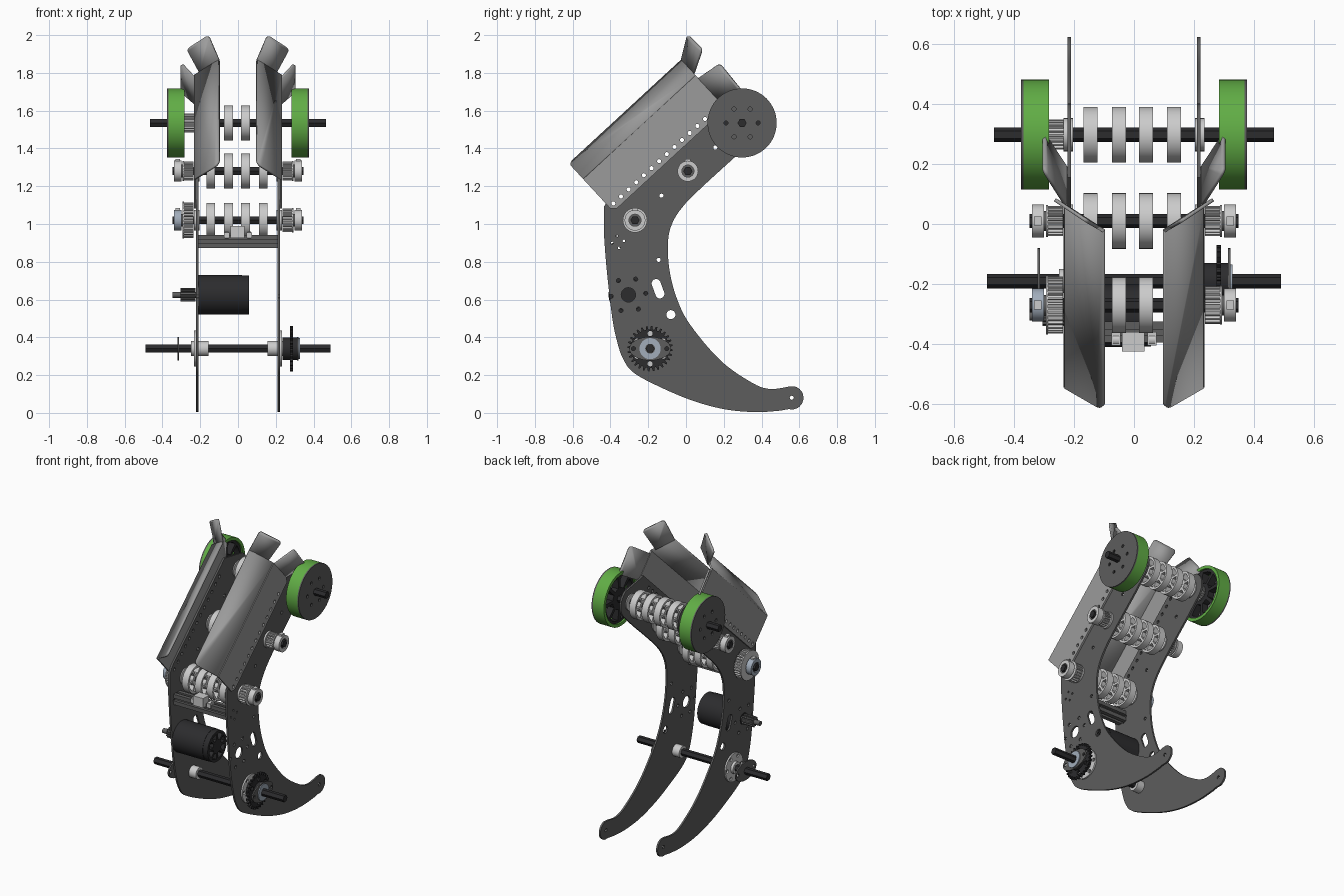
import bpy, bmesh
from math import sin, cos, pi, radians
from mathutils import Matrix, Vector

if "Cube" in bpy.data.objects:
    bpy.data.objects.remove(bpy.data.objects["Cube"])


def mat(name, r, g, b):
    m = bpy.data.materials.new(name)
    m.diffuse_color = (r, g, b, 1)
    m.use_nodes = True
    m.node_tree.nodes["Principled BSDF"].inputs["Base Color"].default_value = m.diffuse_color
    return m


DARK = mat("dark_grey", .11, .11, .11)
SHEET = mat("sheet_grey", .33, .33, .33)
LIGHT = mat("light_grey", .55, .55, .55)
BLACK = mat("black", .025, .025, .027)
GREEN = mat("green", .12, .42, .06)
STEEL = mat("steel_blue", .36, .42, .5)


# ---- 2D helpers, all in the (y, z) plane ----
def arc(c, r, a0=0, a1=360, n=32, sz=1):
    full = abs(a1 - a0) >= 360
    k = n if full else n - 1
    return [(c[0] + r * cos(radians(a0 + (a1 - a0) * i / k)),
             c[1] + sz * r * sin(radians(a0 + (a1 - a0) * i / k))) for i in range(n)]


def ring_of_holes(c, R, r, n, a=0):
    return [arc((c[0] + R * cos(radians(a) + 2 * pi * i / n),
                 c[1] + R * sin(radians(a) + 2 * pi * i / n)), r, n=12) for i in range(n)]


def windows(c, r0, r1, n, gap):
    step = 360 / n
    return [arc(c, r1, i * step + gap, (i + 1) * step - gap, 7)
            + arc(c, r0, (i + 1) * step - gap * 1.6, i * step + gap * 1.6, 5) for i in range(n)]


def teeth(c, r, depth, n):
    pts = []
    for i in range(n):
        for f, rr in ((0, r - depth), (.4, r - depth), (.55, r), (.85, r)):
            a = 2 * pi * (i + f) / n
            pts.append((c[0] + rr * cos(a), c[1] + rr * sin(a)))
    return pts


def smooth(p, n=6):
    q = [p[0]] + p + [p[-1]]
    out = []
    for a, b, c, d in zip(q, q[1:], q[2:], q[3:]):
        for i in range(n):
            t = i / n
            out.append(tuple(.5 * (2 * b[k] + (c[k] - a[k]) * t + (2 * a[k] - 5 * b[k] + 4 * c[k] - d[k]) * t * t
                                   + (3 * b[k] - a[k] - 3 * c[k] + d[k]) * t ** 3) for k in (0, 1)))
    return out + [p[-1]]


def finish(name, bm, m):
    bmesh.ops.recalc_face_normals(bm, faces=bm.faces)
    me = bpy.data.meshes.new(name)
    bm.to_mesh(me)
    bm.free()
    me.materials.clear()
    me.materials.append(m)
    ob = bpy.data.objects.new(name, me)
    bpy.context.collection.objects.link(ob)
    return ob


# Extrude an outline plus inner holes along x
def slab(name, loops, x0, x1, m):
    cu = bpy.data.curves.new(name, 'CURVE')
    cu.dimensions, cu.fill_mode, cu.extrude = '2D', 'BOTH', abs(x1 - x0) / 2
    for pts in loops:
        s = cu.splines.new('POLY')
        s.points.add(len(pts) - 1)
        for p, (y, z) in zip(s.points, pts):
            p.co = (y, z, 0, 1)
        s.use_cyclic_u = True
    tmp = bpy.data.objects.new(name + "_curve", cu)
    bpy.context.collection.objects.link(tmp)
    me = bpy.data.meshes.new_from_object(tmp.evaluated_get(bpy.context.evaluated_depsgraph_get()))
    bpy.data.objects.remove(tmp)
    me.transform(Matrix(((0, 0, 1, (x0 + x1) / 2), (1, 0, 0, 0), (0, 1, 0, 0), (0, 0, 0, 1))))
    bm = bmesh.new()
    bm.from_mesh(me)
    bmesh.ops.remove_doubles(bm, verts=bm.verts, dist=1e-5)
    return finish(name, bm, m)


def disc(name, c, r, x0, x1, m, n=32):
    return slab(name, [arc(c, r, n=n)], x0, x1, m)


# Bent sheet piece with rounded corners
def sheet(name, pts, rounded, r, m, s):
    bm = bmesh.new()
    v = [bm.verts.new((x * s, y, z)) for x, y, z in pts]
    bm.faces.new(v)
    bmesh.ops.bevel(bm, geom=[v[i] for i in rounded], offset=r, segments=5, profile=.5, affect='VERTICES')
    ob = finish(name, bm, m)
    mod = ob.modifiers.new("thickness", 'SOLIDIFY')
    mod.thickness, mod.offset = .012, 0


TOP, MID, LOW, PIVOT, MOTOR = (.297, 1.535), (.01, 1.28), (-.27, 1.02), (-.19, .34), (-.305, .625)


def P(u, n):  # guard frame: u along its length, n across
    return (-.385 + .735 * u - .678 * n, 1.065 + .678 * u + .735 * n)


# Side plate outline and holes
outline = ([(-.435, .96), (-.435, 1.09), P(.03, .07), P(.8, .07)] + arc(TOP, .104, 60, -46, 12)
           + smooth([(.26, 1.355), (.09, 1.20), (-.01, 1.10), (-.07, 1.01), (-.095, .91), (-.088, .76), (-.05, .61),
                     (.02, .47), (.18, .28), (.34, .165), (.44, .127), (.545, .139)])
           + arc((.56, .08), .062, 75, -105, 14)
           + smooth([(.5, .012), (.37, .004), (.2, .02), (.02, .07), (-.165, .15), (-.28, .215), (-.33, .28),
                     (-.36, .36), (-.39, .5), (-.42, .76), (-.434, .94)]))
guard_holes = [arc(P(.03 + .055 * i, .032), .011, n=12) for i in range(13)]
slot = arc((-.158, .685), .024, 15, 195, 10) + arc((-.138, .63), .024, 195, 375, 10)
plate_holes = (guard_holes + [slot, arc((-.08, .52), .024, n=20), arc(MOTOR, .038, n=24)]
               + [arc(c, .011, n=12) for c in ((-.145, .81), (-.13, 1.15), (.155, 1.405), (.56, .08))]
               + ring_of_holes(MOTOR, .092, .011, 6, 5) + ring_of_holes((-.36, .905), .032, .007, 4, 10))

for s, side in ((1, "right"), (-1, "left")):
    slab("side_plate_" + side, [outline] + plate_holes, .21 * s, .222 * s, DARK)

    # Bent guard: flat flange, inclined strip, two flared end tabs
    flange = [P(.025, 0), P(.785, 0), P(.81, .03), P(.81, .235), P(0, .235), P(0, .025)]
    slab("guard_flange_" + side, [flange] + guard_holes, .222 * s, .234 * s, SHEET)
    a, b, c, d = P(0, .235), P(0, .344), P(.81, .344), P(.81, .235)
    sheet("guard_strip_" + side, [(.228, *a), (.1, *b), (.1, *c), (.228, *d)], [1], .03, SHEET, s)
    sheet("guard_upper_tab_" + side, [(.1, *c), (.2, d[0] - .01, d[1] + .01), (.27, .085, 1.925), (.157, .01, 2.0)],
          [2, 3], .02, SHEET, s)
    sheet("guard_lower_tab_" + side, [(.228, *P(.81, .215)), (.228, *P(.81, .03)), (.3, .3, 1.70), (.3, .178, 1.85)],
          [2, 3], .02, SHEET, s)

    # Drive wheel: green tread, spoked core, outer cover
    slab("wheel_tread_" + side, [arc(TOP, .183, n=64), arc(TOP, .162, n=64)], .283 * s, .367 * s, GREEN)
    slab("wheel_core_" + side, [arc(TOP, .163, n=64)] + windows(TOP, .07, .145, 8, 5), .295 * s, .34 * s, BLACK)
    slab("wheel_cover_" + side, [arc(TOP, .183, n=64)] + ring_of_holes(TOP, .085, .011, 6), .367 * s, .376 * s, DARK)

    # Bearings, pulleys and clamp collars on the roller shafts
    for c, nm in ((TOP, "top"), (MID, "middle"), (LOW, "lower")):
        disc(f"bearing_{nm}_{side}", c, .055, .203 * s, .234 * s, LIGHT)
        if nm == "top":
            if s < 0:
                slab("pulley_top_left", [teeth(c, .05, .008, 18)], -.287, -.234, LIGHT)
            continue
        big = nm == "lower" and s < 0
        r = .095 if big else (.062 if nm == "lower" else .05)
        slab(f"pulley_{nm}_{side}", [teeth(c, r, .009, 32 if big else 20)], .236 * s, .286 * s, LIGHT)
        disc(f"pulley_flange_{nm}_{side}", c, r + .003, .286 * s, .293 * s, LIGHT)
        slab(f"collar_{nm}_{side}", [arc(c, .055), arc(c, .032)], .3 * s, .34 * s, STEEL if big else LIGHT)
        disc(f"collar_hub_{nm}_{side}", c, .034, .293 * s, .33 * s, DARK)
        slab(f"collar_clamp_{nm}_{side}", [[(c[0] + y, c[1] + z) for y, z in
             ((-.015, .04), (.015, .04), (.015, .064), (-.015, .064))]], .308 * s, .332 * s, LIGHT)

    # Pivot hub, flange and oval bearing plate
    disc("pivot_hub_" + side, PIVOT, .04, .157 * s, .25 * s, LIGHT)
    slab("pivot_flange_" + side, [arc(PIVOT, .095, n=6 * 8)] + ring_of_holes(PIVOT, .075, .012, 6),
         .222 * s, .232 * s, LIGHT)
    slab("pivot_oval_plate_" + side, [arc(PIVOT, .11, sz=.57)] + ring_of_holes(PIVOT, .088, .011, 2),
         .312 * s, .321 * s, DARK)

# Hex shafts
for nm, c, x in (("top", TOP, .465), ("middle", MID, .347), ("lower", LOW, .347), ("pivot", PIVOT, .489)):
    disc("shaft_" + nm, c, .024, -x, x, BLACK, 6)

# Four spoked rollers on each roller shaft
for nm, c in (("top", TOP), ("middle", MID), ("lower", LOW)):
    for i, x in enumerate((-.145, -.05, .04, .133)):
        slab(f"roller_{nm}_{i + 1}", [arc(c, .0925, n=40)] + windows(c, .042, .078, 6, 6),
             x - .023, x + .023, LIGHT)

# Chain sprocket on the right of the pivot
slab("sprocket", [teeth(PIVOT, .12, .018, 28)] + ring_of_holes(PIVOT, .08, .014, 6, 30), .275, .29, BLACK)
disc("sprocket_hub", PIVOT, .06, .235, .312, BLACK)
slab("sprocket_collar", [arc(PIVOT, .056), arc(PIVOT, .026)], .3, .328, STEEL)

# Motor with vented end cap and pinion
disc("motor_body", MOTOR, .105, -.21, .02, BLACK, 48)
slab("motor_end_cap", [arc(MOTOR, .103, n=48)] + windows(MOTOR, .045, .085, 8, 6), .02, .057, BLACK)
disc("motor_shaft", MOTOR, .016, -.348, -.2, DARK, 16)
slab("motor_pinion", [teeth(MOTOR, .035, .007, 14)], -.305, -.225, DARK)

# Slotted cross beam
h, g, k = .035, .009, .016
quarter = [(-h, -h), (-g, -h), (-g, -k), (g, -k), (g, -h)]
beam = []
for q in range(4):
    a = q * pi / 2
    beam += [(-.36 + y * cos(a) - z * sin(a), .908 + y * sin(a) + z * cos(a)) for y, z in quarter]
slab("cross_beam", [beam], -.21, .21, DARK)

# Sensor bracket on the beam
def block(name, y0, y1, z0, z1, x0, x1, m):
    slab(name, [[(y0, z0), (y1, z0), (y1, z1), (y0, z1)]], x0, x1, m)


block("sensor_body", -.425, -.36, .925, .99, -.04, .035, LIGHT)
for x in (-.075, .045):
    block("sensor_foot", -.405, -.36, .925, .955, x, x + .03, LIGHT)
    disc("sensor_screw", (-.385, .94), .02, x + .005, x + .025, LIGHT, 16)

# Smooth round faces, keep sharp edges
obs = [o for o in bpy.context.scene.objects if o.type == 'MESH']
for o in obs:
    o.select_set(True)
bpy.context.view_layer.objects.active = obs[0]
bpy.ops.object.shade_smooth_by_angle(angle=radians(30))
